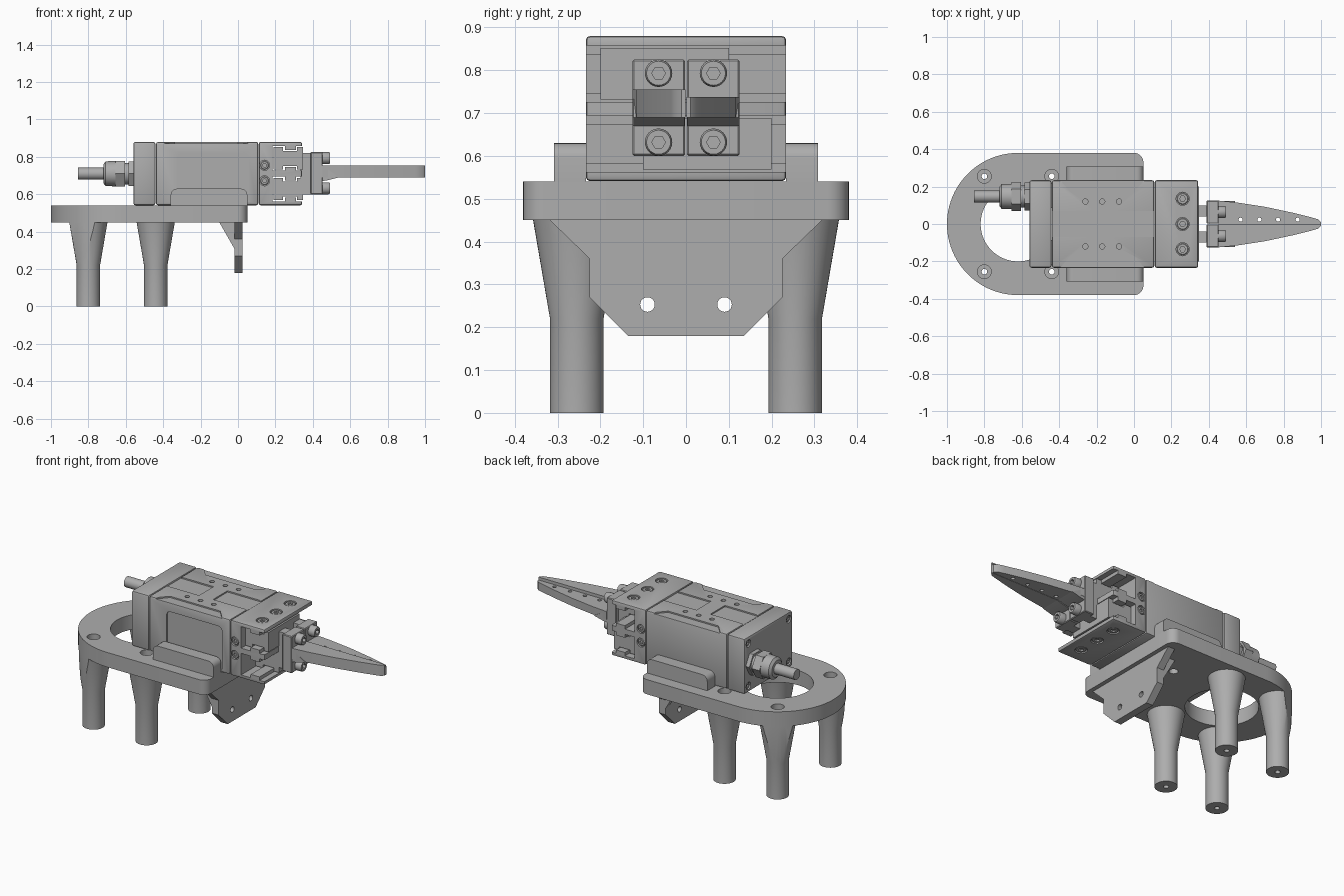
import bpy, bmesh
from math import cos, sin, pi
from mathutils import Vector

if "Cube" in bpy.data.objects:
    bpy.data.objects.remove(bpy.data.objects["Cube"], do_unlink=True)

grey = bpy.data.materials.new("machined_grey")
grey.use_nodes = True
grey.diffuse_color = (0.42, 0.42, 0.42, 1)
grey.node_tree.nodes["Principled BSDF"].inputs["Base Color"].default_value = (0.42, 0.42, 0.42, 1)
parts = []


def place(axis, a, b, h):
    """Profile point (a, b) at height h along the axis."""
    return Vector({"x": (h, a, b), "y": (a, h, b), "z": (a, b, h)}[axis])


def loft(name, axis, rings):
    """Solid through a stack of (height, profile points)."""
    bm = bmesh.new()
    loops = [[bm.verts.new(place(axis, a, b, h)) for a, b in pts] for h, pts in rings]
    n = len(loops[0])
    for low, high in zip(loops, loops[1:]):
        for i in range(n):
            j = (i + 1) % n
            bm.faces.new((low[i], low[j], high[j], high[i]))
    bm.faces.new(loops[0][::-1])
    bm.faces.new(loops[-1])
    bmesh.ops.recalc_face_normals(bm, faces=bm.faces)
    mesh = bpy.data.meshes.new(name)
    bm.to_mesh(mesh)
    bm.free()
    mesh.materials.append(grey)
    ob = bpy.data.objects.new(name, mesh)
    bpy.context.scene.collection.objects.link(ob)
    parts.append(ob)
    return ob


def prism(name, axis, pts, lo, hi):
    return loft(name, axis, [(lo, pts), (hi, pts)])


def box(name, x, y, z):
    return prism(name, "z", [(x[0], y[0]), (x[1], y[0]), (x[1], y[1]), (x[0], y[1])], *z)


def arc(a, b, r, start, end, n):
    return [(a + r * cos(start + (end - start) * i / n), b + r * sin(start + (end - start) * i / n))
            for i in range(n + 1)]


def turned(name, axis, centre, steps, sides=32):
    """Round or polygonal solid from (height, radius) steps."""
    return loft(name, axis, [(h, arc(*centre, r, 0, 2 * pi, sides)[:-1]) for h, r in steps])


def bake(ob):
    graph = bpy.context.evaluated_depsgraph_get()
    mesh = bpy.data.meshes.new_from_object(ob.evaluated_get(graph))
    ob.modifiers.clear()
    ob.data = mesh


def bevel(ob, width, segments=2):
    mod = ob.modifiers.new("rounding", "BEVEL")
    mod.width, mod.segments = width, segments
    bake(ob)
    return ob


def cut(ob, cutters, operation="DIFFERENCE"):
    for c in cutters:
        mod = ob.modifiers.new("cut", "BOOLEAN")
        mod.object, mod.operation, mod.solver = c, operation, "EXACT"
    bake(ob)
    for c in cutters:
        parts.remove(c)
        bpy.data.objects.remove(c, do_unlink=True)


def holes(axis, centres, r, lo, hi):
    return [turned("hole", axis, c, [(lo, r), (hi, r)], 24) for c in centres]


def screw(name, axis, centre, base, top, r):
    """Socket head screw with a hexagonal recess."""
    head = turned(name, axis, centre, [(base, r), (base + (top - base) * 0.8, r), (top, r * 0.88)], 24)
    out = 0.01 if top > base else -0.01
    socket = turned("socket", axis, centre, [(base + (top - base) * 0.3, r * 0.5), (top + out, r * 0.5)], 6)
    cut(head, [socket])


# Base plate with rounded end and round opening
outline = (arc(-0.62, 0, 0.38, pi / 2, 1.5 * pi, 48) + arc(0, -0.33, 0.05, -pi / 2, 0, 8)
           + arc(0, 0.33, 0.05, 0, pi / 2, 8))
leg_spots = [(x, y) for x in (-0.8, -0.44) for y in (-0.255, 0.255)]
plate = prism("base_plate", "z", outline, 0.45, 0.54)
opening = turned("opening", "z", (-0.62, 0), [(0.4, 0.2), (0.6, 0.2)], 64)
cut(plate, [opening] + holes("z", leg_spots, 0.037, 0.4, 0.6)
    + holes("z", [(-0.17, -0.13), (-0.17, 0.13)], 0.025, 0.4, 0.6))

# Four flared legs, trimmed to the plate edge
for spot in leg_spots:
    leg = turned("leg", "z", spot, [(0, 0.0625), (0.22, 0.0625), (0.45, 0.102)], 48)
    cut(leg, [prism("trim", "z", outline, -0.1, 0.45)], "INTERSECT")
    cut(leg, holes("z", [spot], 0.037, 0.2, 0.5) + holes("z", [spot], 0.015, -0.1, 0.3))

# Hanging mounting tab with corner gussets
half = [(0.135, 0.18), (0.225, 0.27), (0.225, 0.36), (0.318, 0.45)]
tab = prism("mounting_tab", "x", half + [(-y, z) for y, z in half[::-1]], -0.02, 0.025)
cut(tab, holes("x", [(-0.09, 0.253), (0.09, 0.253)], 0.017, -0.1, 0.1))
for side in (-1, 1):
    prism("tab_gusset", "y", [(-0.1, 0.45), (-0.02, 0.45), (-0.02, 0.31)], side * 0.19, side * 0.225)
    # Side rails gripping the body
    rail = [(-0.36, 0.54), (0.05, 0.54)] + arc(0.015, 0.595, 0.035, 0, pi / 2, 6) \
        + arc(-0.325, 0.595, 0.035, pi / 2, pi, 6)
    prism("side_rail", "y", rail, side * 0.234, side * 0.308)

# Rear cap
cap = bevel(box("rear_cap", (-0.56, -0.441), (-0.234, 0.234), (0.541, 0.88)), 0.012)
corners = [(y, z) for y in (-0.195, 0.195) for z in (0.58, 0.84)]
cut(cap, holes("x", corners, 0.022, -0.6, -0.54))
for c in corners:
    screw("cap_screw", "x", c, -0.535, -0.555, 0.018)

# Main housing with shallow pockets on the top and the front side
body = bevel(box("main_housing", (-0.439, 0.109), (-0.234, 0.234), (0.541, 0.88)), 0.012)
pockets = [box("pocket", (-0.5, -0.215), (-0.07, 0.07), (0.872, 0.9)),
           box("pocket", (-0.12, 0.2), (-0.07, 0.07), (0.872, 0.9))]
for s in (-1, 1):
    pockets.append(prism("pocket", "z", [(-0.41, s * 0.25), (-0.34, s * 0.172), (0, s * 0.172),
                                         (0.07, s * 0.25)], 0.872, 0.9))
panel = arc(0.03, 0.795, 0.025, 0, pi / 2, 6) + arc(-0.295, 0.795, 0.025, pi / 2, pi, 6) \
    + [(-0.32, 0.56), (0.055, 0.56)]
pockets.append(prism("pocket", "y", panel, -0.3, -0.226))
spots = [(x, y) for x in (-0.26, -0.17, -0.08) for y in (-0.12, 0.12)]
cut(body, pockets + holes("z", spots, 0.014, 0.83, 0.9))

# Gripper head with two T-slots running across it
head = bevel(box("gripper_head", (0.111, 0.343), (-0.234, 0.234), (0.541, 0.88)), 0.01)
slots = []
for z in (0.792, 0.628):
    slots.append(box("slot", (0.24, 0.4), (-0.3, 0.3), (z - 0.045, z + 0.045)))
    slots.append(box("slot", (0.185, 0.25), (-0.3, 0.3), (z - 0.066, z + 0.066)))
    slots.append(box("slot", (0.31, 0.4), (-0.3, 0.3), (z - 0.066, z + 0.066)))
top_spots = [(0.26, y) for y in (-0.135, 0, 0.135)]
side_spots = [(0.142, 0.755), (0.142, 0.672)]
cut(head, slots + holes("z", top_spots, 0.035, 0.868, 0.9) + holes("z", top_spots, 0.035, 0.5, 0.552)
    + holes("y", side_spots, 0.027, -0.3, -0.222) + holes("y", side_spots, 0.027, 0.222, 0.3))
for c in top_spots:
    screw("head_top_screw", "z", c, 0.86, 0.877, 0.031)
    screw("head_bottom_screw", "z", c, 0.56, 0.543, 0.031)
for c in side_spots:
    for s in (-1, 1):
        screw("head_side_screw", "y", c, s * 0.215, s * 0.231, 0.022)

# Sliders, one in each slot, with the brackets that carry the fingers
for s, z in ((-1, 0.792), (1, 0.628)):
    name = "right" if s < 0 else "left"
    y = sorted((s * 0.2, -s * 0.1))
    box(name + "_slider_neck", (0.235, 0.34), y, (z - 0.04, z + 0.04))
    box(name + "_slider_foot", (0.19, 0.24), y, (z - 0.06, z + 0.06))
    box(name + "_slider_face", (0.315, 0.347), y, (z - 0.06, z + 0.06))
    edge = sorted((s * 0.04, s * 0.1))
    box(name + "_bracket_arm", (0.335, 0.4), edge, (0.6, 0.82))
    bevel(box(name + "_bracket", (0.388, 0.452), sorted((s * 0.002, s * 0.125)), (0.6, 0.825)), 0.004, 1)
    for bz in (0.632, 0.793):
        screw(name + "_finger_bolt", "x", (s * 0.064, bz), 0.45, 0.493, 0.032)
    # Tapered finger
    top = 0.755 if s < 0 else 0.738
    side = [(0.45, 0.125), (0.55, 0.115), (0.7, 0.092), (0.85, 0.06), (0.95, 0.035), (0.985, 0.025), (1, 0.01)]
    finger = prism(name + "_finger", "z", [(0.45, s * 0.001)] + [(x, s * w) for x, w in side]
                   + [(1, s * 0.001)], 0.69, top)
    if s > 0:
        cut(finger, holes("z", [(x, 0.023) for x in (0.57, 0.67, 0.77, 0.875)], 0.011, 0.6, 0.8))
    prism(name + "_finger_root", "y", [(0.45, 0.67), (0.48, 0.675), (0.54, 0.69), (0.45, top)],
          s * 0.003, s * 0.122)

# Cable gland and cable
gland = (0.147, 0.71)
turned("gland_base_nut", "x", gland, [(-0.585, 0.075), (-0.555, 0.075)], 6)
turned("gland_thread", "x", gland, [(-0.61, 0.058), (-0.58, 0.058)])
turned("gland_nut", "x", gland, [(-0.655, 0.078), (-0.603, 0.078)], 6)
turned("gland_dome", "x", gland, [(-0.72, 0.05), (-0.708, 0.066), (-0.65, 0.068)])
turned("cable", "x", gland, [(-0.855, 0.032), (-0.7, 0.032)])

# Smooth the rounded surfaces while keeping edges crisp
bpy.ops.object.select_all(action="DESELECT")
for ob in parts:
    ob.select_set(True)
bpy.context.view_layer.objects.active = parts[0]
bpy.ops.object.shade_smooth_by_angle(angle=pi / 6)
